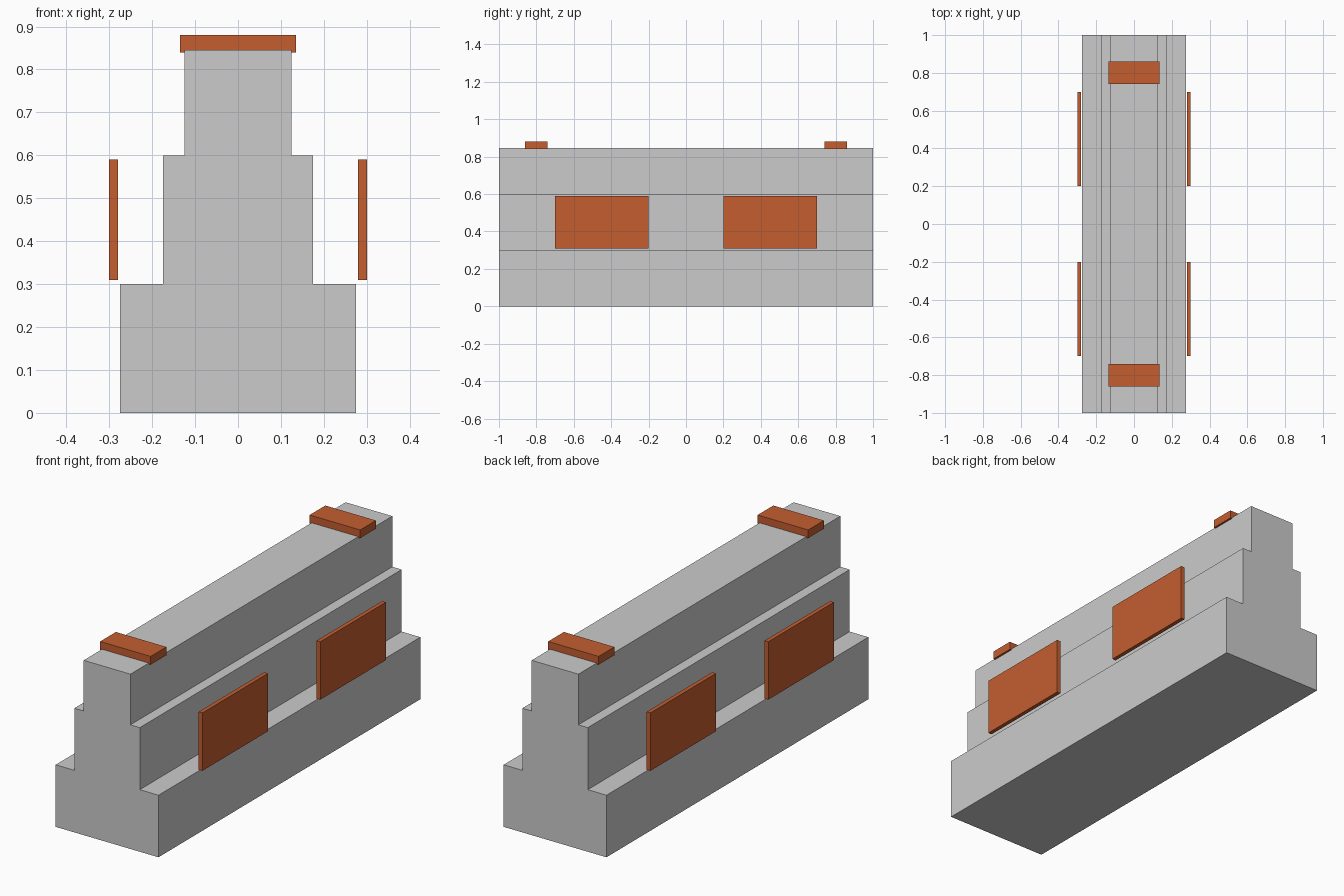
import bpy
import bmesh

if "Cube" in bpy.data.objects:
    bpy.data.objects.remove(bpy.data.objects["Cube"])

orange = bpy.data.materials.new("orange_reflector")
orange.diffuse_color = (0.55, 0.11, 0.03, 1)
orange.use_nodes = True
orange.node_tree.nodes["Principled BSDF"].inputs["Base Color"].default_value = orange.diffuse_color


def make_object(name, bm, material=None):
    bmesh.ops.recalc_face_normals(bm, faces=bm.faces)
    mesh = bpy.data.meshes.new(name)
    bm.to_mesh(mesh)
    bm.free()
    if material:
        mesh.materials.append(material)
    obj = bpy.data.objects.new(name, mesh)
    bpy.context.collection.objects.link(obj)
    return obj


def box(name, center, size, material):
    bm = bmesh.new()
    bmesh.ops.create_cube(bm, size=1)
    bmesh.ops.scale(bm, vec=size, verts=bm.verts)
    bmesh.ops.translate(bm, vec=center, verts=bm.verts)
    return make_object(name, bm, material)


# Barrier body: stepped cross-section extruded along y
half = [(0.275, 0), (0.275, 0.3), (0.175, 0.3), (0.175, 0.6), (0.125, 0.6), (0.125, 0.845)]
profile = half + [(-x, z) for x, z in reversed(half)]
bm = bmesh.new()
end = bm.faces.new([bm.verts.new((x, -1, z)) for x, z in profile])
ext = bmesh.ops.extrude_face_region(bm, geom=[end], use_keep_orig=True)
new_verts = [g for g in ext["geom"] if isinstance(g, bmesh.types.BMVert)]
bmesh.ops.translate(bm, vec=(0, 2, 0), verts=new_verts)
make_object("barrier_body", bm)

for y_side, y_name in ((-1, "front"), (1, "back")):
    # Cap blocks across the top, slightly sunk into the body
    box(f"top_block_{y_name}", (0, 0.8 * y_side, 0.86), (0.27, 0.12, 0.04), orange)
    # Thin reflector panels standing off each side
    for x_side, x_name in ((-1, "left"), (1, "right")):
        box(f"side_panel_{y_name}_{x_name}", (0.29 * x_side, 0.45 * y_side, 0.45),
            (0.02, 0.5, 0.28), orange)
